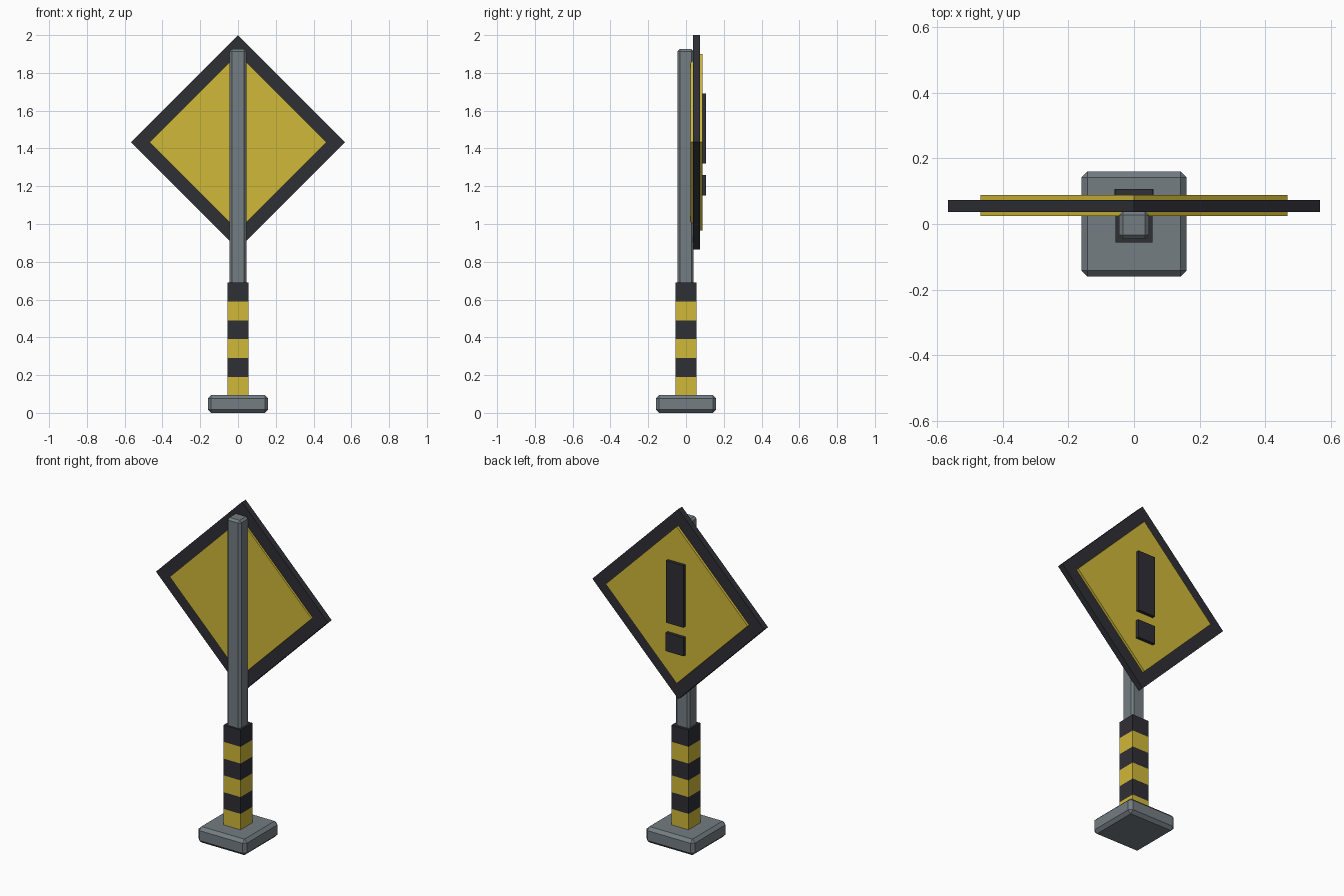
import bpy
import bmesh
from math import radians, sqrt
from mathutils import Matrix, Vector

cube = bpy.data.objects.get("Cube")
if cube:
    bpy.data.objects.remove(cube, do_unlink=True)


def material(name, rgb):
    mat = bpy.data.materials.new(name)
    mat.use_nodes = True
    mat.diffuse_color = (*rgb, 1)
    mat.node_tree.nodes["Principled BSDF"].inputs["Base Color"].default_value = (*rgb, 1)
    return mat


yellow = material("warning yellow", (0.63, 0.48, 0.04))
dark = material("charcoal", (0.028, 0.029, 0.036))
grey = material("steel grey", (0.175, 0.205, 0.225))


def box(name, low, high, mats, bevel=0, roll=0, cuts=()):
    """Box between two corners, rolled about y, with optional chamfer and level cuts."""
    low, high = Vector(low), Vector(high)
    centre, size = (low + high) / 2, high - low
    bm = bmesh.new()
    bmesh.ops.create_cube(bm, size=1, matrix=Matrix.Diagonal((*size, 1)))
    if bevel:
        bmesh.ops.bevel(bm, geom=bm.edges[:], offset=bevel, segments=1,
                        profile=0.5, affect='EDGES')
    bm.transform(Matrix.Translation(centre) @ Matrix.Rotation(radians(roll), 4, 'Y'))
    for z in cuts:
        bmesh.ops.bisect_plane(bm, geom=bm.verts[:] + bm.edges[:] + bm.faces[:],
                               plane_co=(0, 0, z), plane_no=(0, 0, 1))
    # Faces between cuts alternate through the materials from the bottom up
    for face in bm.faces:
        band = sum(face.calc_center_median().z > z for z in cuts)
        face.material_index = band % len(mats)
    mesh = bpy.data.meshes.new(name)
    bm.to_mesh(mesh)
    bm.free()
    for mat in mats:
        mesh.materials.append(mat)
    obj = bpy.data.objects.new(name, mesh)
    bpy.context.collection.objects.link(obj)
    return obj


def diamond(name, half_diagonal, y0, y1, mat):
    h, z = half_diagonal / sqrt(2), 1.433
    return box(name, (-h, y0, z - h), (h, y1, z + h), [mat], roll=45)


# Foot and post
box("base", (-0.16, -0.16, 0), (0.16, 0.16, 0.095), [grey], bevel=0.018)
box("post", (-0.045, -0.045, 0.08), (0.045, 0.04, 1.926), [grey], bevel=0.012)

# Striped sleeve around the foot of the post
box("striped_sleeve", (-0.056, -0.056, 0.09), (0.056, 0.056, 0.69), [yellow, dark],
    cuts=[0.19 + 0.1 * i for i in range(5)])

# Diamond board with a raised panel on both sides
diamond("sign_border", 0.567, 0.037, 0.073, dark)
diamond("sign_panel", 0.468, 0.025, 0.088, yellow)

# Raised warning mark
box("mark_bar", (-0.057, 0.085, 1.32), (0.057, 0.107, 1.69), [dark])
box("mark_dot", (-0.059, 0.085, 1.15), (0.059, 0.107, 1.26), [dark])
